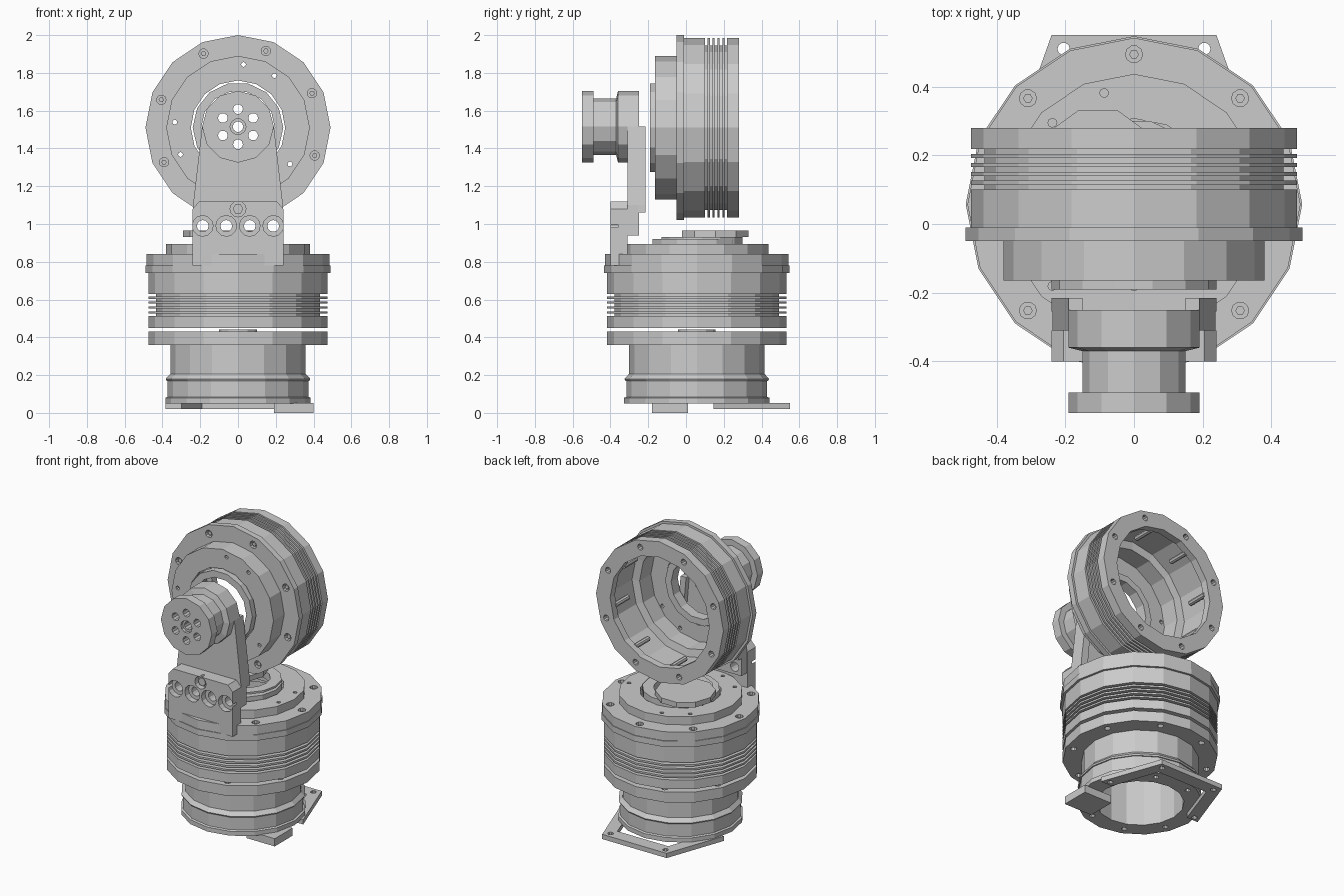
import bpy, bmesh
from math import sin, cos, pi, radians

if "Cube" in bpy.data.objects:
    bpy.data.objects.remove(bpy.data.objects["Cube"])

CY = 0.057            # y centre of the lower unit
UZ = 1.51             # z centre of the upper unit


def finish(name, bm):
    bmesh.ops.remove_doubles(bm, verts=bm.verts, dist=1e-5)
    bmesh.ops.recalc_face_normals(bm, faces=bm.faces)
    me = bpy.data.meshes.new(name)
    bm.to_mesh(me)
    bm.free()
    ob = bpy.data.objects.new(name, me)
    bpy.context.collection.objects.link(ob)
    return ob


def lathe(name, profile, axis, centres, n=16):
    """Spin a closed (radius, offset) profile around each centre; axis is Y, Z or D (down)."""
    bm = bmesh.new()
    for c in centres:
        rings = []
        for i in range(n):
            a = 2 * pi * i / n
            ring = []
            for r, t in profile:
                u, v = r * cos(a), r * sin(a)
                p = {'Y': (u, t, v), 'Z': (u, v, t), 'D': (u, v, -t)}[axis]
                ring.append(bm.verts.new([c[k] + p[k] for k in range(3)]))
            rings.append(ring)
        m = len(profile)
        for i in range(n):
            A, B = rings[i], rings[(i + 1) % n]
            for j in range(m):
                bm.faces.new((A[j], A[(j + 1) % m], B[(j + 1) % m], B[j]))
    return finish(name, bm)


def rod(r, a, b):
    return [(0, a), (r, a), (r, b), (0, b)]


def stepped(r1, a, b, r2, c):
    return [(0, a), (r1, a), (r1, b), (r2, b), (r2, c), (0, c)]


def prism(name, pts, lo, hi, axis):
    """Extrude a polygon along Y (points are x, z) or Z (points are x, y)."""
    bm = bmesh.new()
    place = (lambda p, t: (p[0], t, p[1])) if axis == 'Y' else (lambda p, t: (p[0], p[1], t))
    low = [bm.verts.new(place(p, lo)) for p in pts]
    high = [bm.verts.new(place(p, hi)) for p in pts]
    bm.faces.new(low)
    bm.faces.new(high[::-1])
    for i in range(len(pts)):
        j = (i + 1) % len(pts)
        bm.faces.new((low[i], low[j], high[j], high[i]))
    return finish(name, bm)


def mirrored(half):
    return half + [(-x, v) for x, v in reversed(half)]


def around(c, r, degs, axis):
    out = []
    for d in degs:
        u, v = r * cos(radians(d)), r * sin(radians(d))
        out.append((c[0] + u, c[1], c[2] + v) if axis == 'Y' else (c[0] + u, c[1] + v, c[2]))
    return out


def drill(ob, profile, axis, centres, n=10):
    cutter = lathe(ob.name + "_hole_cutter", profile, axis, centres, n)
    cutter.hide_render = True
    cutter.hide_viewport = True
    mod = ob.modifiers.new("holes", 'BOOLEAN')
    mod.operation = 'DIFFERENCE'
    mod.solver = 'EXACT'
    mod.object = cutter


def every45(start):
    return [start + 45 * k for k in range(8)]


def triples(a, b):
    return [d + 120 * k for k in range(3) for d in (a, b)]


# Finned motor housing, used twice: offset runs from the output face to the open end
fins = []
for k in range(5):
    t = 0.10 + 0.026 * k
    fins += [(0.435, t), (0.435, t + 0.014)]
    if k < 4:
        fins += [(0.475, t + 0.014), (0.475, t + 0.026)]
HOUSING = ([(0.25, -0.165), (0.38, -0.165), (0.38, -0.05), (0.49, -0.05), (0.49, -0.01),
            (0.475, -0.01), (0.475, 0.10)] + fins +
           [(0.475, 0.218), (0.475, 0.28), (0.37, 0.28), (0.37, 0.23), (0.41, 0.23),
            (0.41, -0.01), (0.36, -0.02), (0.36, -0.14), (0.25, -0.14)])


def housing(prefix, c, axis, bolt0, pair):
    body = lathe(prefix + "_housing", HOUSING, axis, [c])
    drill(body, rod(0.025, -0.1, -0.02), axis, around(c, 0.432, every45(bolt0), axis))
    drill(body, rod(0.013, -0.2, -0.1), axis, around(c, 0.336, triples(*pair), axis), 8)
    drill(body, rod(0.02, 0.245, 0.3), axis, around(c, 0.425, every45(bolt0), axis))
    lathe(prefix + "_bolts", rod(0.014, -0.04, -0.018), axis,
          around(c, 0.432, every45(bolt0), axis), 6)
    lathe(prefix + "_inner_rods", rod(0.017, 0.10, 0.24), axis,
          around(c, 0.37, every45(bolt0 + 10), axis), 8)
    lathe(prefix + "_output_ring", [(0.195, -0.19), (0.24, -0.19), (0.24, -0.12), (0.195, -0.12)],
          axis, [c], 14)


upper = (0, 0, UZ)
lower = (0, CY, 0.73)
housing("upper", upper, 'Y', 25, (55, 85))
housing("lower", lower, 'D', 0, (105, 135))

# Mounting plate on top of the lower housing
plate = lathe("top_plate", [(0.37, 0.775), (0.485, 0.775), (0.485, 0.84), (0.37, 0.84)], 'Z', [(0, CY, 0)])
top_bolts = around((0, CY, 0), 0.437, [0, 45, 90, 135, 180, 225, 315], 'Z')
drill(plate, rod(0.025, 0.81, 0.9), 'Z', top_bolts)
lathe("top_plate_bolts", rod(0.014, 0.80, 0.825), 'Z', top_bolts, 6)

# Offset output cap and its bearing
lathe("bearing_ring", [(0.15, 0.88), (0.22, 0.88), (0.22, 0.932), (0.15, 0.932)], 'Z', [(0, 0.085, 0)], 14)
lathe("output_cap", rod(0.185, 0.93, 0.965), 'Z', [(-0.105, 0.155, 0)], 10)

# Pedestal
pedestal = lathe("pedestal", [
    (0.27, 0.05), (0.385, 0.05), (0.385, 0.08), (0.373, 0.085), (0.373, 0.165), (0.358, 0.2),
    (0.358, 0.36), (0.475, 0.36), (0.475, 0.43), (0.03, 0.43), (0.03, 0.38), (0.27, 0.38)],
    'Z', [(0, CY, 0)])
drill(pedestal, rod(0.02, 0.3, 0.5), 'Z', around((0, CY, 0), 0.425, every45(22), 'Z'))
drill(pedestal, rod(0.017, 0.0, 0.075), 'Z', around((0, CY, 0), 0.33, every45(22), 'Z'))
lathe("pedestal_collar", [(0.378, 0.17), (0.383, 0.18), (0.36, 0.205), (0.35, 0.17)], 'Z', [(0, CY, 0)])
lathe("hub", rod(0.1, 0.425, 0.442), 'Z', [(0, CY, 0)], 12)

# Base frame and foot
frame = prism("base_frame", mirrored([(0.24, 0.55), (0.385, 0.145), (0.30, 0.145), (0.19, 0.46)]),
              0.02, 0.052, 'Z')
drill(frame, rod(0.018, -0.1, 0.1), 'Z',
      [(s * x, y, 0) for s in (1, -1) for x, y in ((0.205, 0.51), (0.335, 0.175))])
prism("foot", [(0.19, -0.18), (0.40, -0.18), (0.40, 0.01), (0.19, 0.01)], 0.0, 0.052, 'Z')

# Output shaft in front of the upper housing
shaft_c = (0, 0, 1.515)
shaft = lathe("output_shaft", [(0, -0.55), (0.19, -0.55), (0.19, -0.49), (0.15, -0.49), (0.15, -0.37),
                               (0.19, -0.36), (0.19, -0.25), (0, -0.25)], 'Y', [shaft_c], 12)
shaft_holes = around(shaft_c, 0.093, [30 + 60 * k for k in range(6)], 'Y')
drill(shaft, rod(0.026, -0.6, -0.1), 'Y', shaft_holes)
drill(shaft, stepped(0.042, -0.6, -0.53, 0.028, -0.1), 'Y', [shaft_c])

# Upright bracket with a rounded top and side ribs
arc = [(0.19 * cos(radians(a)), 1.515 + 0.185 * sin(radians(a))) for a in (0, 30, 60, 85)]
upright = prism("upright", mirrored([(0.238, 0.94), (0.238, 1.10)] + arc), -0.31, -0.25, 'Y')
drill(upright, rod(0.026, -0.6, -0.1), 'Y', shaft_holes)
drill(upright, rod(0.028, -0.6, -0.1), 'Y', [shaft_c])
for side, s in (("left", -1), ("right", 1)):
    prism(side + "_rib", [(s * x, z) for x, z in
                          ((0.24, 1.06), (0.238, 1.10), (0.19, 1.515), (0.15, 1.515), (0.19, 1.06))],
          -0.255, -0.215, 'Y')

# Bolted bracket block with a bottom notch
block = prism("bracket_block", mirrored([(0.055, 0.82), (0.055, 0.78), (0.24, 0.78), (0.24, 1.08), (0.205, 1.12)]),
              -0.40, -0.31, 'Y')
block_holes = [(x, 0, 0.99) for x in (-0.187, -0.062, 0.062, 0.187)]
drill(block, stepped(0.055, -0.5, -0.36, 0.031, -0.1), 'Y', block_holes, 12)
drill(upright, rod(0.031, -0.5, -0.1), 'Y', block_holes, 12)
drill(block, rod(0.042, -0.5, -0.36), 'Y', [(0, 0, 1.08)], 12)
lathe("block_bolt", rod(0.028, -0.385, -0.35), 'Y', [(0, 0, 1.08)], 6)
